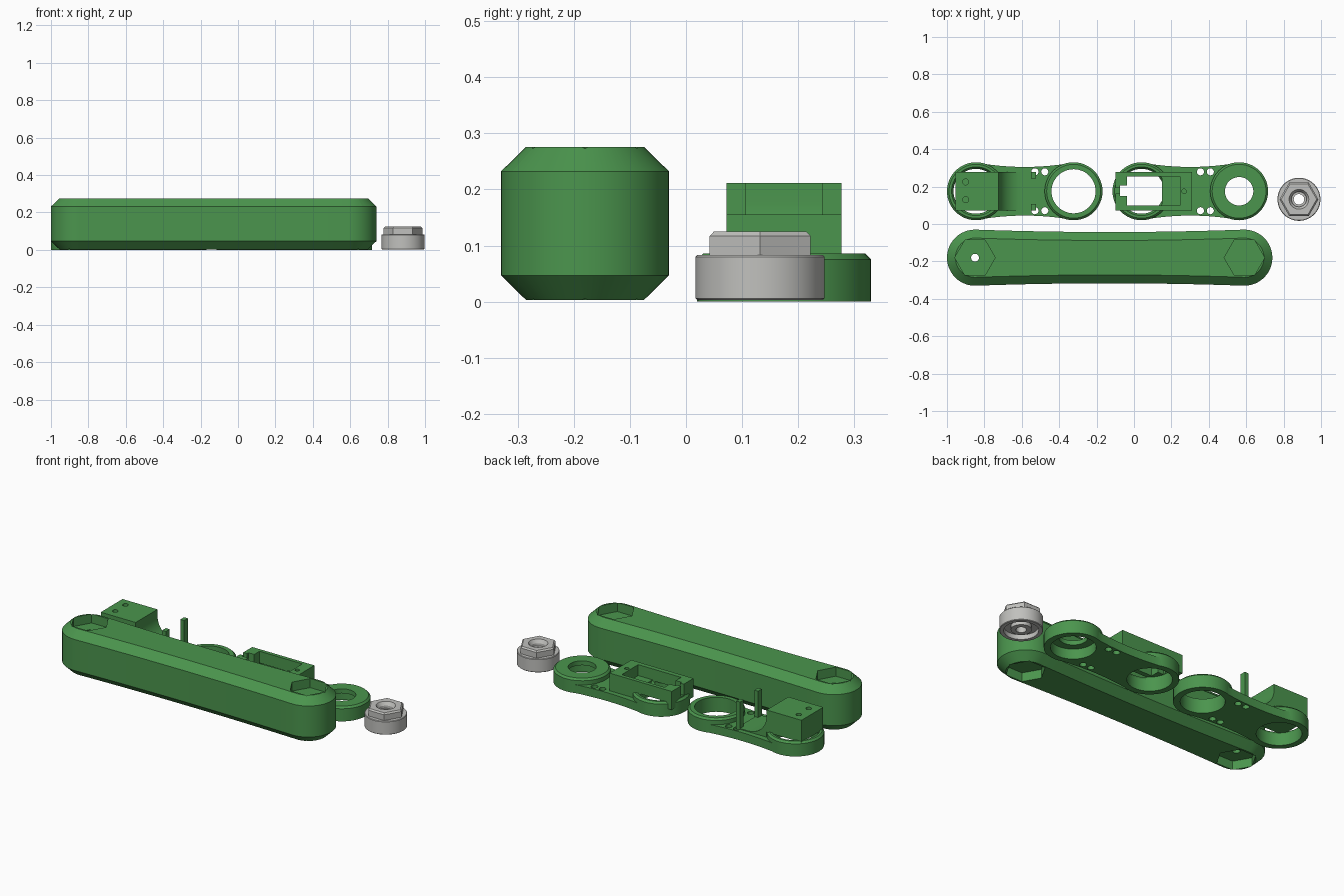
import bpy, bmesh, math

if "Cube" in bpy.data.objects:
    bpy.data.objects.remove(bpy.data.objects["Cube"])


def material(name, rgb):
    m = bpy.data.materials.new(name)
    m.diffuse_color = (*rgb, 1)
    m.use_nodes = True
    m.node_tree.nodes["Principled BSDF"].inputs["Base Color"].default_value = m.diffuse_color
    return m


GREEN = material("green plastic", (0.07, 0.30, 0.075))
GREY = material("light grey metal", (0.53, 0.53, 0.51))


def loft(name, rings, mat=GREEN):
    """Closed solid through a stack of equal-length point rings."""
    bm = bmesh.new()
    loops = [[bm.verts.new(p) for p in r] for r in rings]
    n = len(loops[0])
    for a, b in zip(loops, loops[1:]):
        for i in range(n):
            bm.faces.new((a[i], a[(i + 1) % n], b[(i + 1) % n], b[i]))
    bm.faces.new(loops[0][::-1])
    bm.faces.new(loops[-1])
    bmesh.ops.recalc_face_normals(bm, faces=bm.faces)
    me = bpy.data.meshes.new(name)
    bm.to_mesh(me)
    bm.free()
    me.materials.append(mat)
    ob = bpy.data.objects.new(name, me)
    bpy.context.collection.objects.link(ob)
    return ob


def disc(name, x, y, levels, n=48, mat=GREEN):
    """Turned part: levels are (z, radius)."""
    return loft(name, [[(x + r * math.cos(math.tau * i / n), y + r * math.sin(math.tau * i / n), z)
                        for i in range(n)] for z, r in levels], mat)


def box(name, x0, x1, y0, y1, z0, z1):
    return loft(name, [[(x0, y0, z), (x1, y0, z), (x1, y1, z), (x0, y1, z)] for z in (z0, z1)])


def link(name, x0, x1, y, r, waist, levels):
    """Bar with round ends and a slim waist: levels are (z, inset)."""
    mid, half = (x0 + x1) / 2, (x1 - x0) / 2
    rings = []
    for z, inset in levels:
        pts = []
        for s, cx in ((1, x1), (-1, x0)):
            for i in range(25):
                a = math.pi * (i / 24 - 0.5)
                pts.append((cx + s * (r - inset) * math.cos(a), y + s * (r - inset) * math.sin(a), z))
            for i in range(1, 12):
                t = 1 - i / 6
                w = waist + (r - waist) * t * t - inset
                pts.append((mid + s * half * t, y + s * w, z))
        rings.append(pts)
    return loft(name, rings)


def combine(ob, others, op):
    for o in others:
        m = ob.modifiers.new(op, 'BOOLEAN')
        m.operation, m.solver, m.object = op, 'EXACT', o
        bpy.context.view_layer.objects.active = ob
        bpy.ops.object.modifier_apply(modifier=m.name)
        bpy.data.objects.remove(o)


def finish(ob):
    bpy.ops.object.select_all(action='DESELECT')
    ob.select_set(True)
    bpy.context.view_layer.objects.active = ob
    bpy.ops.object.shade_smooth_by_angle(angle=math.radians(25))


# Long arm with chamfered edges and hexagonal pockets at both ends
arm = link("long_arm", -0.85, 0.59, -0.18, 0.15, 0.137,
           [(0.003, 0.045), (0.047, 0), (0.232, 0), (0.276, 0.045)])
cuts = [disc("cutter", x, -0.18, [(z0, 0.108), (z1, 0.108)], 6)
        for x in (-0.85, 0.59) for z0, z1 in ((-0.1, 0.055), (0.222, 0.4))]
cuts.append(disc("cutter", -0.85, -0.18, [(-0.1, 0.021), (0.4, 0.021)], 24))
combine(arm, cuts, 'DIFFERENCE')
finish(arm)


# Flat bracket with a raised ring at each end and four screw holes
def bracket(name, x0, right_hole):
    x1, y = x0 + 0.522, 0.175
    ob = link(name, x0, x1, y, 0.154, 0.13, [(0, 0), (0.05, 0)])
    combine(ob, [disc("ring", x, y, [(0, 0.155), (0.075, 0.155), (0.086, 0.144)]) for x in (x0, x1)], 'UNION')
    holes = [disc("cutter", x0, y, [(-0.1, 0.12), (0.07, 0.12), (0.09, 0.133), (0.2, 0.133)]),
             disc("cutter", x1, y, [(-0.1, right_hole), (0.3, right_hole)])]
    if right_hole < 0.1:
        holes.append(disc("cutter", x1, y, [(-0.1, 0.12), (0.06, 0.12)]))
    holes += [disc("cutter", x0 + dx, y + dy, [(-0.1, 0.019), (0.2, 0.019)], 20)
              for dx in (0.315, 0.368) for dy in (-0.104, 0.104)]
    combine(ob, holes, 'DIFFERENCE')
    finish(ob)


bracket("left_bracket", -0.845, 0.118)
bracket("right_bracket", 0.04, 0.076)

# Cradle block over the left ring, its inner side sweeping down to a pad
side = [(-0.955, 0.08), (-0.955, 0.212), (-0.725, 0.212)]
for i in range(13):
    a = math.pi + math.pi / 2 * i / 12
    side.append((-0.605 + 0.12 * math.cos(a), 0.175 + 0.12 * math.sin(a)))
side += [(-0.53, 0.055), (-0.53, 0.045), (-0.725, 0.045), (-0.725, 0.08)]
block = loft("cradle_block", [[(x, y, z) for x, z in side] for y in (0.072, 0.277)])
combine(block, [disc("cutter", -0.90, y, [(0.16, 0.016), (0.3, 0.016)], 20)
                for y in (0.13, 0.225)], 'DIFFERENCE')
finish(block)
for tag, y in (("front", 0.072), ("back", 0.242)):
    box("cradle_post_" + tag, -0.55, -0.525, y, y + 0.035, 0.045, 0.212)

# Open tray over the right bracket's left ring
tray = box("tray", -0.10, 0.31, 0.072, 0.277, 0.045, 0.155)
combine(tray, [box("cutter", -0.037, 0.245, 0.10, 0.255, 0.09, 0.3),
               box("cutter", -0.037, 0.15, 0.10, 0.255, -0.1, 0.1),
               box("cutter", -0.075, -0.03, 0.15, 0.205, -0.1, 0.3),
               box("cutter", -0.2, -0.03, 0.163, 0.192, 0.09, 0.3),
               disc("cutter", 0.268, 0.175, [(0.09, 0.012), (0.3, 0.012)], 20)], 'DIFFERENCE')
hole = disc("cutter", 0.04, 0.175, [(-0.1, 0.12), (0.085, 0.12)])
combine(tray, [hole], 'DIFFERENCE')
finish(tray)

# Round metal cap with a hexagonal top and a recessed underside
NX, NY = 0.882, 0.132
cap = disc("hex_cap", NX, NY, [(0.003, 0.112), (0.006, 0.115), (0.08, 0.115), (0.083, 0.112)], 64, GREY)
combine(cap, [disc("hex", NX, NY, [(0.05, 0.104), (0.117, 0.104), (0.125, 0.095)], 6, GREY)], 'UNION')
combine(cap, [disc("cutter", NX, NY, [(-0.1, 0.092), (0.03, 0.092)], 48, GREY)], 'DIFFERENCE')
combine(cap, [disc("hub", NX, NY, [(0.008, 0.055), (0.05, 0.055)], 48, GREY)], 'UNION')
combine(cap, [disc("cutter", NX, NY, [(-0.1, 0.028), (0.3, 0.028)], 32, GREY),
              disc("cutter", NX, NY, [(0.09, 0.04), (0.105, 0.04), (0.13, 0.056)], 32, GREY)], 'DIFFERENCE')
finish(cap)
